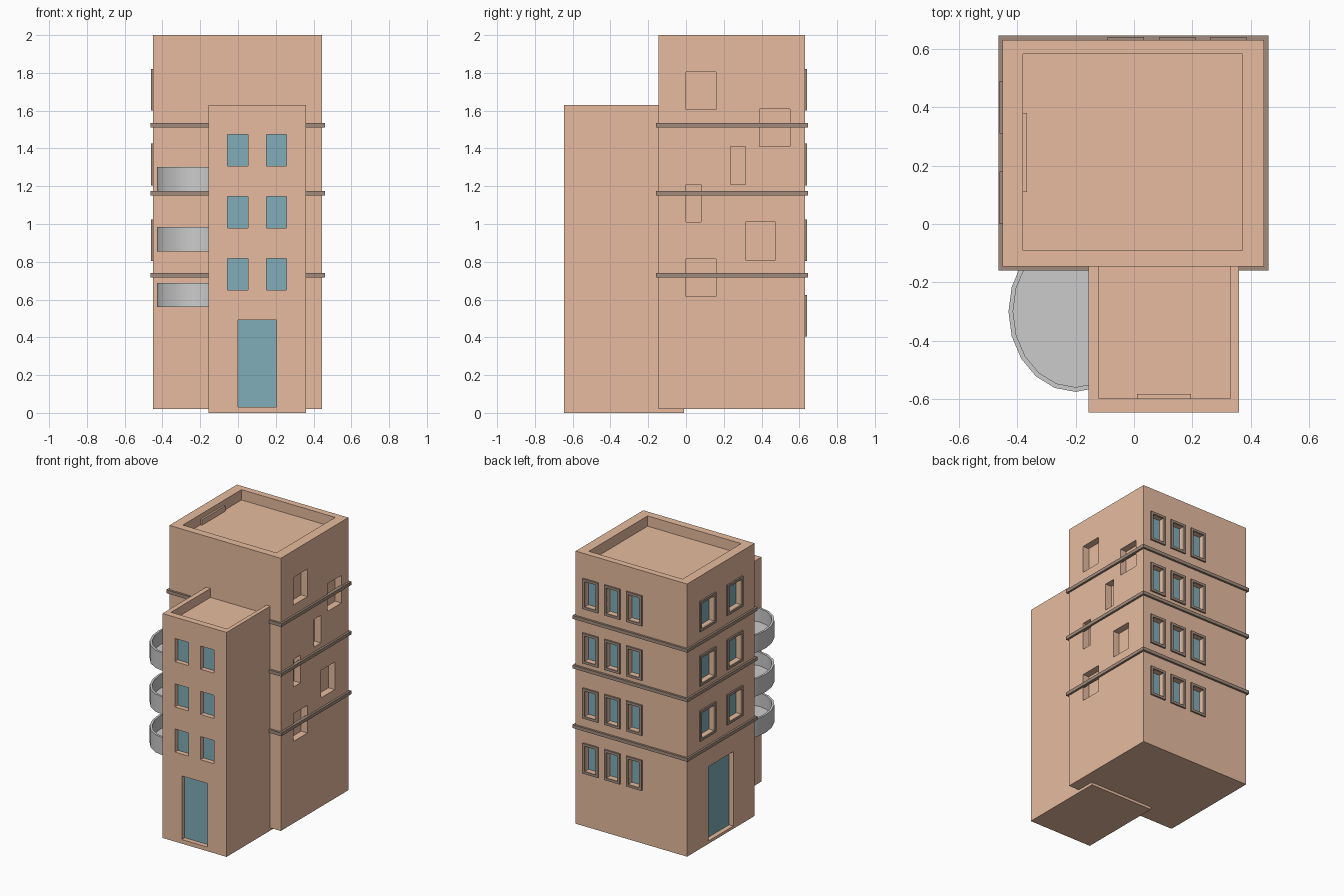
import bpy, bmesh, math

if "Cube" in bpy.data.objects:
    bpy.data.objects.remove(bpy.data.objects["Cube"])


def material(name, rgb):
    m = bpy.data.materials.new(name)
    m.diffuse_color = (*rgb, 1)
    m.use_nodes = True
    m.node_tree.nodes["Principled BSDF"].inputs["Base Color"].default_value = m.diffuse_color
    return m


WALL = material("wall_brown", (0.8, 0.5, 0.35))
TRIM = material("trim_brown", (0.36, 0.26, 0.2))
GLASS = material("window_glass", (0.22, 0.42, 0.48))


def boxes(name, specs, mat=None):
    """One object from boxes given as (x0, x1, y0, y1, z0, z1)."""
    bm = bmesh.new()
    for x0, x1, y0, y1, z0, z1 in specs:
        vs = bmesh.ops.create_cube(bm, size=1)["verts"]
        for v in vs:
            v.co.x = x1 if v.co.x > 0 else x0
            v.co.y = y1 if v.co.y > 0 else y0
            v.co.z = z1 if v.co.z > 0 else z0
    me = bpy.data.meshes.new(name)
    bm.to_mesh(me)
    bm.free()
    ob = bpy.data.objects.new(name, me)
    bpy.context.collection.objects.link(ob)
    if mat:
        me.materials.append(mat)
    return ob


def on_wall(axis, plane, out, rect, d0, d1):
    """Box on a wall: rect = (u0, u1, z0, z1), d measured outwards."""
    u0, u1, z0, z1 = rect
    a, b = sorted((plane + out * d0, plane + out * d1))
    return (a, b, u0, u1, z0, z1) if axis == "x" else (u0, u1, a, b, z0, z1)


def carve(ob, specs):
    """Cut box-shaped recesses out of an object."""
    cutter = boxes(ob.name + "_cutter", specs)
    cutter.hide_render = True
    mod = ob.modifiers.new("recesses", "BOOLEAN")
    mod.object, mod.operation, mod.solver = cutter, "DIFFERENCE", "EXACT"
    bpy.context.view_layer.objects.active = ob
    bpy.ops.object.modifier_apply(modifier=mod.name)
    bpy.data.objects.remove(cutter)


LEFT, RIGHT = ("x", -0.45, -1), ("x", 0.445, 1)
BACK, FRONT = ("y", 0.63, 1), ("y", -0.645, -1)
DEPTH = 0.04

# Opening layouts on each wall
back_windows = [(x, x + 0.125, z, z + 0.22)
                for x in (-0.09, 0.085, 0.26) for z in (0.405, 0.805, 1.205, 1.6)]
left_windows = [(y, y + 0.18, z, z + 0.22)
                for y in (0.0, 0.31) for z in (0.805, 1.205, 1.6)]
right_niches = [(0.0, 0.16, 1.605, 1.805), (0.39, 0.55, 1.41, 1.61),
                (0.235, 0.315, 1.21, 1.41), (0.0, 0.08, 1.01, 1.21),
                (0.315, 0.475, 0.81, 1.01), (0.0, 0.16, 0.615, 0.815)]
front_windows = [(x, x + 0.108, z, z + 0.168)
                 for x in (-0.055, 0.15) for z in (0.65, 0.978, 1.307)]
front_door, left_door = (0.0, 0.205, 0.03, 0.492), (0.1, 0.385, 0.04, 0.58)


def inner(r, bar=0.018):
    return (r[0] + bar, r[1] - bar, r[2] + bar, r[3] - bar)


# Main tower with sunken roof, windows, niches and side door
tower = boxes("main_tower", [(-0.45, 0.445, -0.145, 0.63, 0.02, 2.0)], WALL)
cuts = [(-0.38, 0.372, -0.09, 0.583, 1.925, 2.1)]
cuts += [on_wall(*BACK, inner(r), -DEPTH, 0.1) for r in back_windows]
cuts += [on_wall(*LEFT, inner(r), -DEPTH, 0.1) for r in left_windows]
cuts += [on_wall(*RIGHT, r, -0.05, 0.1) for r in right_niches]
cuts += [on_wall(*LEFT, left_door, -DEPTH, 0.1)]
carve(tower, cuts)

# Lower front wing; its roof recess runs back to the tower
wing = boxes("front_wing", [(-0.155, 0.36, -0.645, -0.01, 0, 1.63)], WALL)
cuts = [(-0.12, 0.33, -0.597, -0.1, 1.565, 1.7)]
cuts += [on_wall(*FRONT, r, -DEPTH, 0.1) for r in front_windows + [front_door]]
carve(wing, cuts)

# Low steps on the roof edges
boxes("roof_steps", [(-0.39, -0.367, 0.11, 0.38, 1.91, 1.965),
                     (0.01, 0.195, -0.605, -0.583, 1.55, 1.59)], WALL)


# Glass panes and projecting window frames
def panes(name, wall, rects, bar):
    boxes(name, [on_wall(*wall, inner(r, bar), -DEPTH - 0.01, -DEPTH + 0.006)
                 for r in rects], GLASS)


def frames(name, wall, rects, bar=0.018):
    specs = []
    for u0, u1, z0, z1 in rects:
        for r in ((u0, u0 + bar, z0, z1), (u1 - bar, u1, z0, z1),
                  (u0 + bar, u1 - bar, z0, z0 + bar),
                  (u0 + bar, u1 - bar, z1 - bar, z1)):
            specs.append(on_wall(*wall, r, -0.005, 0.011))
    boxes(name, specs, TRIM)


panes("back_window_glass", BACK, back_windows, 0.018)
panes("left_window_glass", LEFT, left_windows, 0.018)
panes("front_window_glass", FRONT, front_windows, 0)
panes("front_door", FRONT, [front_door], 0)
panes("left_door", LEFT, [left_door], 0)
frames("back_window_frames", BACK, back_windows)
frames("left_window_frames", LEFT, left_windows)

# Ledges between the floors, as rings around the tower
for i, z in enumerate((0.717, 1.15, 1.51)):
    z1 = z + 0.024
    boxes(f"floor_ledge_{i + 1}", [
        (-0.464, 0.46, -0.16, -0.135, z, z1), (-0.464, 0.46, 0.62, 0.645, z, z1),
        (-0.464, -0.44, -0.135, 0.62, z, z1), (0.435, 0.46, -0.135, 0.62, z, z1)], TRIM)


# Rounded balconies: outer wall, rim, inner wall and floor
def balcony(name, z):
    bm = bmesh.new()
    n, cx, cy = 20, -0.2, -0.3
    rings = []
    for rx, ry, h in ((0.23, 0.275, z), (0.23, 0.275, z + 0.128),
                      (0.214, 0.259, z + 0.128), (0.214, 0.259, z + 0.03)):
        rings.append([bm.verts.new((cx + rx * math.cos(i * math.tau / n),
                                    cy + ry * math.sin(i * math.tau / n), h))
                      for i in range(n)])
    for a, b in zip(rings, rings[1:]):
        for i in range(n):
            j = (i + 1) % n
            bm.faces.new((a[i], a[j], b[j], b[i]))
    bm.faces.new(rings[0][::-1])
    bm.faces.new(rings[-1])
    me = bpy.data.meshes.new(name)
    bm.to_mesh(me)
    bm.free()
    ob = bpy.data.objects.new(name, me)
    bpy.context.collection.objects.link(ob)
    bpy.ops.object.select_all(action="DESELECT")
    ob.select_set(True)
    bpy.context.view_layer.objects.active = ob
    bpy.ops.object.shade_smooth_by_angle(angle=math.radians(30))


for i, z in enumerate((0.56, 0.855, 1.173)):
    balcony(f"balcony_{i + 1}", z)
